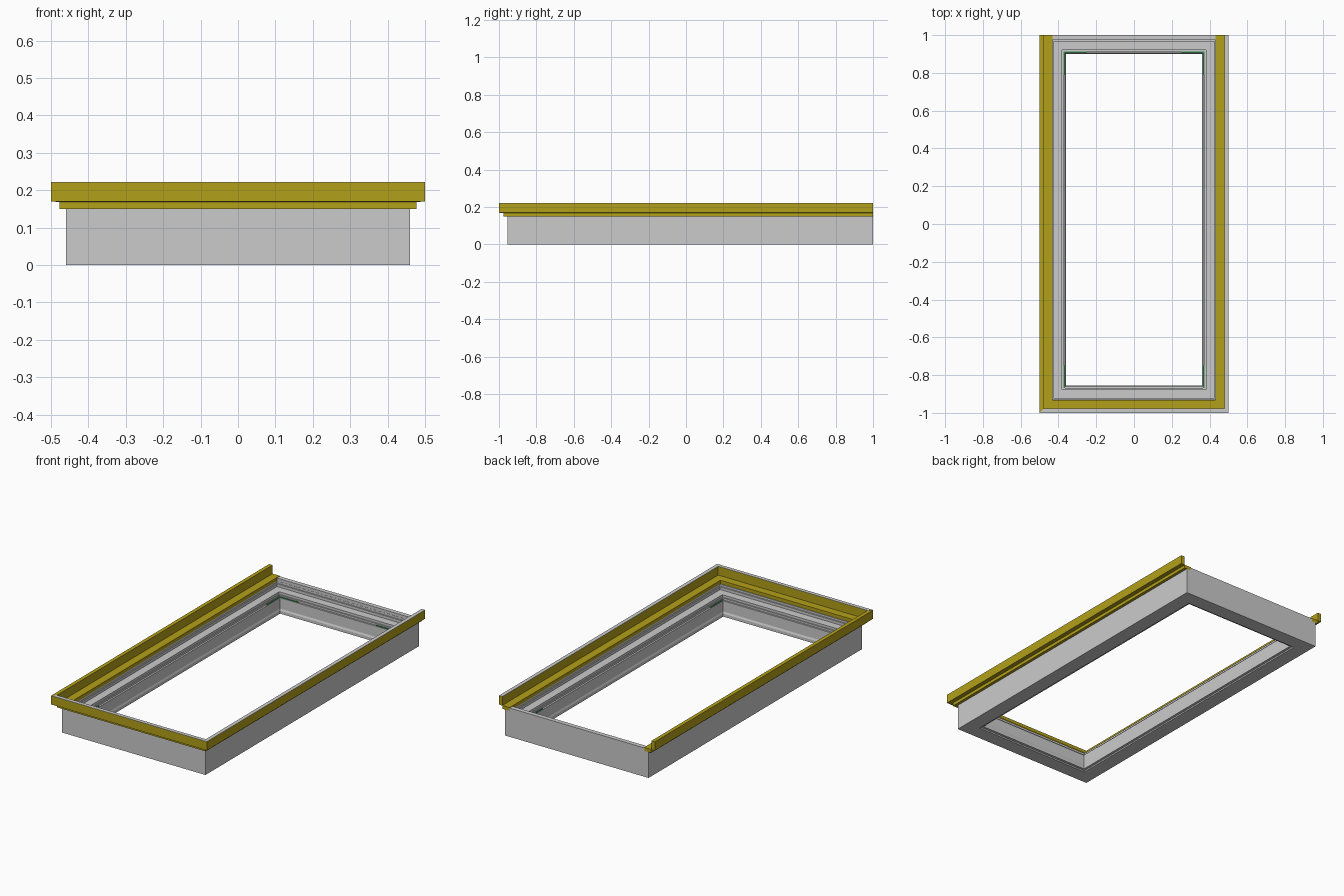
import bpy, bmesh

if "Cube" in bpy.data.objects:
    bpy.data.objects.remove(bpy.data.objects["Cube"])


def material(name, color):
    m = bpy.data.materials.new(name)
    m.diffuse_color = color
    m.use_nodes = True
    m.node_tree.nodes["Principled BSDF"].inputs["Base Color"].default_value = m.diffuse_color
    return m


gold = material("gold_cladding", (0.45, 0.35, 0.01, 1))
green = material("green_seal", (0.05, 0.3, 0.09, 1))


def finish(bm, name, mat=None):
    bmesh.ops.recalc_face_normals(bm, faces=bm.faces)
    me = bpy.data.meshes.new(name)
    bm.to_mesh(me)
    bm.free()
    ob = bpy.data.objects.new(name, me)
    bpy.context.collection.objects.link(ob)
    if mat:
        me.materials.append(mat)
    return ob


def sweep(name, path_at, profile, closed, mat=None):
    """Sweep a closed (inset, height) profile along mitred corners."""
    bm = bmesh.new()
    rows = [[bm.verts.new((x, y, z)) for x, y in path_at(d)] for d, z in profile]
    n, k = len(rows), len(rows[0])
    for i in range(n):
        a, b = rows[i], rows[(i + 1) % n]
        for j in range(k if closed else k - 1):
            m = (j + 1) % k
            bm.faces.new((a[j], a[m], b[m], b[j]))
    if not closed:
        bm.faces.new([r[0] for r in rows])
        bm.faces.new([r[-1] for r in rows])
    return finish(bm, name, mat)


def box(name, x0, x1, y0, y1, z0, z1, mat=None):
    bm = bmesh.new()
    bmesh.ops.create_cube(bm, size=1)
    for v in bm.verts:
        v.co = ((x0 + x1) / 2 + v.co.x * (x1 - x0),
                (y0 + y1) / 2 + v.co.y * (y1 - y0),
                (z0 + z1) / 2 + v.co.z * (z1 - z0))
    return finish(bm, name, mat)


def frame_path(d):
    x, f, b = 0.46 - d, -0.955 + d, 1.0 - d
    return [(-x, b), (-x, f), (x, f), (x, b)]


def rail_path(d):
    x, f = 0.5 - d, -1.0 + d
    return [(-x, 1.0), (-x, f), (x, f), (x, 1.0)]


# Main frame with stepped rebates and a sloped inner lip
sweep("frame", frame_path, [
    (0, 0), (0, 0.15), (0.027, 0.15), (0.027, 0.138), (0.034, 0.138),
    (0.034, 0.122), (0.08, 0.122), (0.08, 0.108), (0.086, 0.108),
    (0.086, 0.097), (0.096, 0.097), (0.096, 0.035), (0.1, 0.025),
    (0.1, 0.008), (0.085, 0.008), (0.085, 0)], True)

# Raised strip along the open back edge
box("back_strip", -0.434, 0.434, 0.974, 1.0, 0.15, 0.167)

# Gold cladding on the left, front and right: upstand plus flange
sweep("cladding", rail_path, [
    (0, 0.17), (0, 0.22), (0.022, 0.22), (0.022, 0.17),
    (0.068, 0.17), (0.068, 0.15), (0.023, 0.15), (0.023, 0.168)], False, gold)

# Pale capping over the front and right upstand
sweep("upstand_cap", lambda d: rail_path(d)[1:], [
    (0, 0.22), (0, 0.2212), (0.022, 0.2212), (0.022, 0.22)], False)

# Green seals at the four inner corners
for sx, side in ((-1, "left"), (1, "right")):
    xs = sorted((sx * 0.366, sx * 0.373))
    box("rear_seal_" + side, *xs, 0.79, 0.913, 0.095, 0.101, green)
    box("front_seal_" + side, *xs, -0.868, -0.75, 0.095, 0.101, green)
    xe = sorted((sx * 0.25, sx * 0.366))
    box("back_seal_" + side, *xe, 0.906, 0.913, 0.095, 0.101, green)
